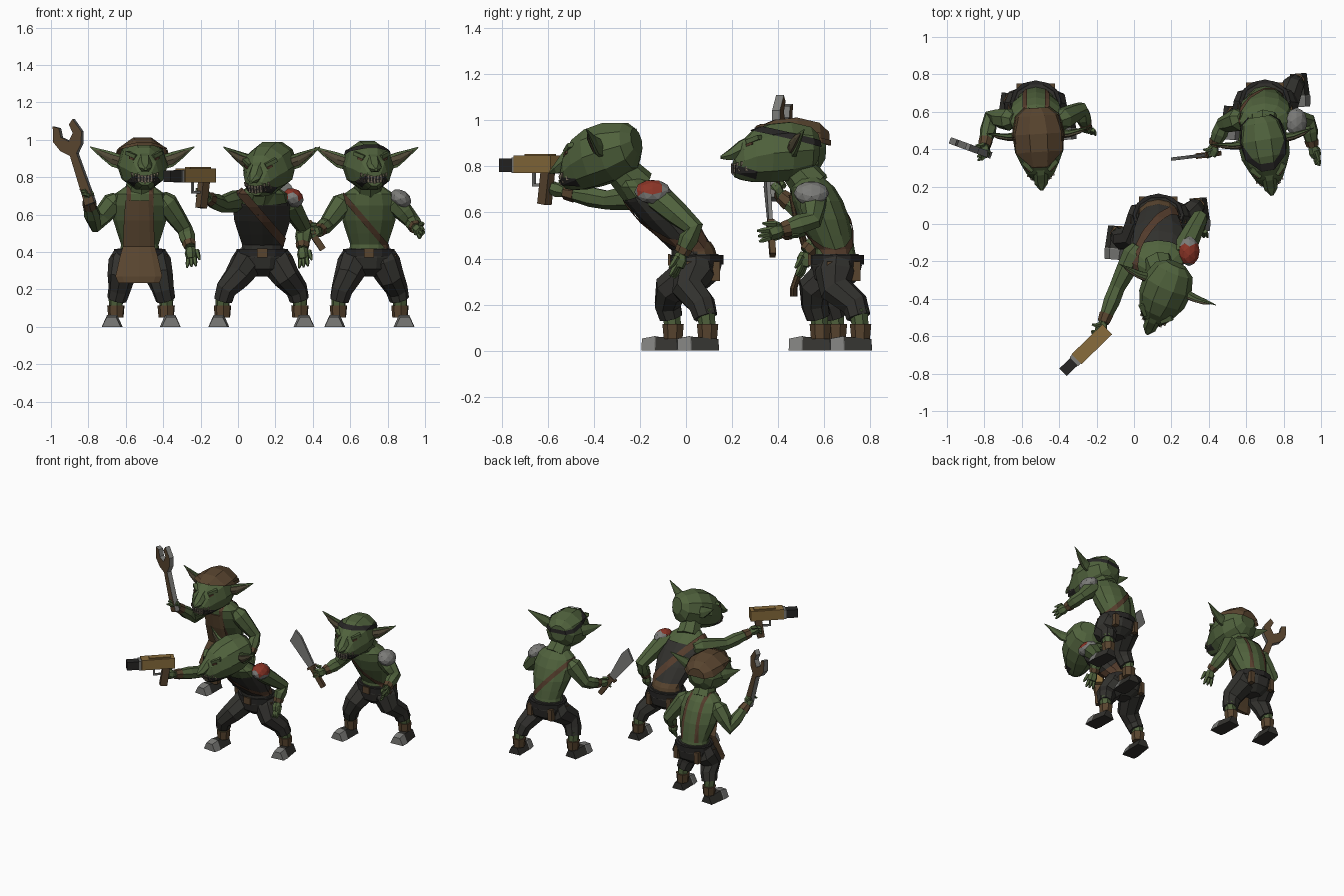
import bpy, bmesh, math
from mathutils import Vector, Matrix
from mathutils.bvhtree import BVHTree

if "Cube" in bpy.data.objects:
    bpy.data.objects.remove(bpy.data.objects["Cube"])


def material(name, *rgb):
    m = bpy.data.materials.new(name)
    m.use_nodes = True
    m.diffuse_color = (*rgb, 1)
    m.node_tree.nodes["Principled BSDF"].inputs["Base Color"].default_value = (*rgb, 1)
    return m


SKIN = material("green skin", 0.080, 0.122, 0.046)
CLOTH = material("charcoal cloth", 0.032, 0.031, 0.027)
LEATHER = material("brown leather", 0.098, 0.058, 0.028)
STRAP = material("strap brown", 0.088, 0.045, 0.025)
METAL = material("grey metal", 0.20, 0.20, 0.19)
GOLD = material("dull gold", 0.25, 0.15, 0.045)
RED = material("red paint", 0.26, 0.035, 0.02)
BONE = material("tooth grey", 0.17, 0.14, 0.10)
BLACK = material("black", 0.02, 0.019, 0.018)
FLESH = material("inner ear brown", 0.085, 0.07, 0.04)
I = Matrix()


def finish(name, bm, mat, m=I):
    bmesh.ops.recalc_face_normals(bm, faces=bm.faces)
    me = bpy.data.meshes.new(name)
    bm.to_mesh(me)
    bm.free()
    me.materials.append(mat)
    ob = bpy.data.objects.new(name, me)
    ob.matrix_world = m
    bpy.context.collection.objects.link(ob)
    return ob


def paint(ob, mat, rule):
    ob.data.materials.append(mat)
    for p in ob.data.polygons:
        p.material_index = int(rule(p))


def loft(name, rings, mat, n=8, m=I, floor=-9):
    bm, loops = bmesh.new(), []
    for c, u, v in rings:
        loop = []
        for k in range(n):
            a = math.tau * k / n
            p = Vector(c) + Vector(u) * math.cos(a) + Vector(v) * math.sin(a)
            p.z = max(p.z, floor)
            loop.append(bm.verts.new(p))
        loops.append(loop)
    for a, b in zip(loops, loops[1:]):
        for k in range(n):
            bm.faces.new((a[k], a[(k + 1) % n], b[(k + 1) % n], b[k]))
    bm.faces.new(loops[0])
    bm.faces.new(loops[-1])
    return finish(name, bm, mat, m)


def tube(name, pts, radii, mat, n=7, m=I):
    pts = [Vector(p) for p in pts]
    u, rings = (pts[1] - pts[0]).orthogonal(), []
    for k, p in enumerate(pts):
        t = (pts[min(k + 1, len(pts) - 1)] - pts[max(k - 1, 0)]).normalized()
        u = (u - t * u.dot(t)).normalized()
        rings.append((p, u * radii[k], t.cross(u) * radii[k]))
    return loft(name, rings, mat, n, m)


def box(name, c, size, mat, m=I, rot=I):
    bm = bmesh.new()
    bmesh.ops.create_cube(bm, size=1, matrix=Matrix.Translation(c) @ rot @ Matrix.Diagonal((*size, 1)))
    return finish(name, bm, mat, m)


def ball(name, c, size, tilt, mat):
    bm = bmesh.new()
    bmesh.ops.create_icosphere(bm, subdivisions=2, radius=1, matrix=Matrix.Translation(c)
                               @ Matrix.Rotation(tilt, 4, "Y") @ Matrix.Diagonal((*size, 1)))
    return finish(name, bm, mat)


def plate(name, outline, thick, mat, m):
    bm = bmesh.new()
    f = bm.faces.new([bm.verts.new((x, -thick / 2, z)) for x, z in outline])
    ext = bmesh.ops.extrude_face_region(bm, geom=[f])["geom"]
    bmesh.ops.translate(bm, vec=(0, thick, 0), verts=[v for v in ext if isinstance(v, bmesh.types.BMVert)])
    return finish(name, bm, mat, m)


def shell(name, src, offset, planes, mat):
    """Inflated copy of a part, keeping what lies in front of every plane."""
    bm = bmesh.new()
    bm.from_mesh(src.data)
    bm.normal_update()
    for v, nrm in [(v, v.normal.copy()) for v in bm.verts]:
        v.co += nrm * offset
    for co, no in planes:
        bmesh.ops.bisect_plane(bm, geom=bm.verts[:] + bm.edges[:] + bm.faces[:],
                               plane_co=co, plane_no=no, clear_inner=True)
    return finish(name, bm, mat, src.matrix_world.copy())


def band(co, no, width):
    no = Vector(no).normalized()
    return [(Vector(co) - no * width / 2, no), (Vector(co) + no * width / 2, -no)]


def build_head(who, pos, yaw, pitch):
    m = Matrix.Translation(pos) @ Matrix.Rotation(yaw, 4, "Z") @ Matrix.Rotation(pitch, 4, "X")
    # skull with protruding jaw: y, bottom, top, half width
    skull = [(.155, -.035, .08, .06), (.12, -.095, .115, .108), (.03, -.13, .137, .137), (-.06, -.137, .128, .13),
             (-.13, -.135, .098, .10), (-.18, -.125, .05, .074), (-.212, -.11, -.02, .046)]
    head = loft(who + "_head", [((0, y, (a + b) / 2), (w, 0, 0), (0, 0, (b - a) / 2)) for y, a, b, w in skull], SKIN, 10, m)
    loft(who + "_nose", [((0, -.11, .035), (.05, 0, 0), (0, 0, .06)), ((0, -.19, .01), (.038, 0, 0), (0, 0, .044)),
                         ((0, -.235, -.012), (.036, 0, 0), (0, 0, .026)), ((0, -.272, -.022), (.008, 0, 0), (0, 0, .008))], SKIN, 6, m)
    tree = BVHTree.FromPolygons([v.co for v in head.data.vertices], [p.vertices for p in head.data.polygons])
    shell(who + "_mouth", head, .004, band((0, -.2, -.078), (0, .3, 1), .034) + [((0, -.125, 0), (0, -1, 0))], BLACK)
    for k in range(-4, 5):
        x = k * .017
        for row, sign in ((-.097, 1), (-.058, -1)):
            hit = tree.ray_cast(Vector((x, -1, row + abs(x) * .25)), Vector((0, 1, 0)))[0]
            if hit:
                tube(who + "_tooth", [hit + Vector((0, -.004, 0)), hit + Vector((0, -.008, sign * .024))], [.008, .002], BONE, 4, m)
    for s in (-1, 1):
        spin = Matrix.Rotation(s * .75, 4, "Z") @ Matrix.Rotation(-s * .3, 4, "Y")
        for part, z, size, mat in (("eye", .035, (.034, .012, .011), STRAP), ("brow", .055, (.07, .028, .02), SKIN)):
            hit = tree.ray_cast(Vector((s * .066, -1, z)), Vector((0, 1, 0)))[0]
            box(who + "_" + part, hit, size, mat, m, spin)
        # long pointed ears with a hollow
        for part, dy, k, mat in (("ear", 0, 1, SKIN), ("inner_ear", -.012, .65, FLESH)):
            loft(who + "_" + part, [((s * .11, .03 + dy, .015), (0, .02, 0), (0, 0, .045 * k)),
                                    ((s * .165, .03 + dy, .032), (0, .014, 0), (0, 0, .046 * k)),
                                    ((s * .22, .04 + dy, .062), (0, .009, 0), (0, 0, .027 * k)),
                                    ((s * (.28 if k == 1 else .25), .05 + dy, .098 if k == 1 else .08), (0, .002, 0), (0, 0, .003))], mat, 6, m)
    return head


def build_hand(who, wrist, d, grip):
    wrist, d = Vector(wrist), Vector(d).normalized()
    side = d.cross(Vector((1, 0, .2) if grip else (.4, 1, 0))).normalized()
    tube(who + "_palm", [wrist, wrist + d * .03, wrist + d * .06], [.024, .034, .028], SKIN, 6)
    for k in (-1, 0, 1, 2):
        o = wrist + side * k * .018 + d * (.02 if k == 2 else .05)
        bend = d.cross(side) * (.04 if grip else .012)
        tip = o + d * (.02 if grip else .058) + side * k * .008 + bend
        tube(who + "_finger", [o, (o + tip) / 2 + d * .008, tip], [.013, .012, .005], SKIN, 5)


def build_arm(who, shoulder, elbow, wrist, d, grip=False):
    s, e, w = Vector(shoulder), Vector(elbow), Vector(wrist)
    tube(who + "_arm", [s + (s - e) * .25, s, s.lerp(e, .55), e, e.lerp(w, .4), w], [.035, .062, .053, .043, .045, .028], SKIN)
    tube(who + "_wristband", [e.lerp(w, .75), e.lerp(w, .98)], [.039, .033], LEATHER)
    build_hand(who, w, d, grip)


def build_leg(who, s, x, y, foot):
    fx, fy = foot
    knee = ((x + s * .07) * .6 + fx * .4, .45 * y + .55 * fy - .035, .265)
    ax, ay = fx - s * .018, fy + .045
    tube(who + "_trouser_leg", [(x + s * .065, y, .40), (x + s * .08, y - .005, .34), knee, (ax - s * .018, ay - .025, .20), (ax - s * .004, ay - .01, .145)],
         [.07, .09, .074, .06, .053], CLOTH, 8)
    tube(who + "_shin", [(ax, ay - .01, .18), (ax, ay, .09)], [.042, .036], SKIN)
    tube(who + "_boot_cuff", [(ax, ay, .115), (ax, ay, .05)], [.048, .042], LEATHER)
    m = Matrix.Translation((fx, fy, 0)) @ Matrix.Rotation(s * .08, 4, "Z")
    shoe = loft(who + "_shoe", [((0, y, 0), (w, 0, 0), (0, 0, h)) for y, w, h in
                                ((.09, .045, .058), (-.03, .053, .07), (-.035, .056, .072), (-.09, .05, .06))], CLOTH, 6, m, 0)
    paint(shoe, METAL, lambda p: p.center.y < -.031 and p.center.z > .001)


def build_goblin(who, x, y, lean, feet, head_pos, yaw, pitch=0):
    # torso: height, half width, half depth
    body = [(.36, .115, .095), (.44, .10, .085), (.50, .12, .098), (.57, .142, .11), (.65, .15, .11), (.71, .135, .095), (.755, .07, .06)]
    torso = loft(who + "_torso", [((x, y - lean * max(0, z - .42), z), (a, 0, 0), (0, b, 0)) for z, a, b in body], SKIN, 12)
    top = Vector((x, y - lean * .3, .71))
    tube(who + "_neck", [top, top.lerp(Vector(head_pos), .75)], [.085, .068], SKIN, 8)
    loft(who + "_trouser_seat", [((x, y, z), (a, 0, 0), (0, b, 0)) for z, a, b in
                                 ((.27, .05, .05), (.31, .125, .10), (.37, .14, .115), (.42, .118, .10))], CLOTH, 10)
    loft(who + "_belt", [((x, y, z), (.138, 0, 0), (0, .118, 0)) for z in (.375, .415)], BLACK, 12)
    box(who + "_buckle", (x, y - .118, .395), (.055, .012, .05), LEATHER)
    for s, foot in zip((-1, 1), feet):
        build_leg(who, s, x, y, foot)
        for dx, dy in ((.13, -.02), (.085, .08)):
            box(who + "_pouch", (x + s * dx, y + dy, .345), (.035, .045, .085), LEATHER)
    return torso, build_head(who, head_pos, yaw, pitch)


# Mechanic: cap, apron and wrench
torso, head = build_goblin("mechanic", -.525, .65, .36, ((-.67, .61), (-.365, .54)), (-.51, .45, .865), .06)
build_arm("mechanic_right", (-.665, .56, .665), (-.765, .57, .545), (-.80, .41, .675), (0, -.5, .6), True)
build_arm("mechanic_left", (-.385, .56, .665), (-.285, .61, .52), (-.255, .52, .425), (.1, -.2, -1))
shell("mechanic_cap", head, .018, [((0, 0, .075), (0, .24, 1))], LEATHER)
shell("mechanic_cap_brim", head, .024, band((0, 0, .08), (0, .24, 1), .022), LEATHER)
for s in (-1, 1):
    shell("mechanic_apron_strap", torso, .006, band((-.525 + s * .06, 0, 0), (1, 0, 0), .024) + [((0, 0, .44), (0, 0, 1))], STRAP)
loft("mechanic_apron", [((-.53, y, z), (w, 0, 0), (0, .016, 0)) for z, y, w in
                        ((.675, .462, .072), (.57, .482, .08), (.43, .525, .085), (.38, .505, .10), (.27, .468, .125), (.235, .468, .11))], LEATHER, 8)
m = Matrix.Translation((-.80, .38, .695)) @ Matrix.Rotation(-.35, 4, "Z") @ Matrix.Rotation(-.34, 4, "Y")
half = [(.028, -.04), (.02, .24), (.062, .28), (.085, .34), (.06, .42), (.03, .40), (.036, .35)]
wrench = plate("wrench", half + [(0, .315)] + [(-a, b) for a, b in reversed(half)], .036, LEATHER, m)
paint(wrench, METAL, lambda p: abs(p.normal.y) < .5)

# Gunner: vest, bandolier, red shoulder pad and pistol
torso, head = build_goblin("gunner", .13, .045, .85, ((-.10, -.10), (.35, .05)), (.17, -.35, .855), -.4, .22)
build_arm("gunner_right", (.0, -.16, .675), (-.09, -.34, .655), (-.165, -.53, .69), (-.3, -.8, .25), True)
build_arm("gunner_left", (.275, -.12, .665), (.352, .035, .53), (.345, -.02, .42), (.1, -.3, -1))
shell("gunner_vest", torso, .008, [((0, 0, .41), (0, 0, 1)), ((.13, -.12, .695), (0, .3, -1))], CLOTH)
shell("gunner_bandolier", torso, .015, band((.13, 0, .585), (.75, 0, .65), .045) + [((0, 0, .43), (0, 0, 1))], STRAP)
shell("gunner_waist_wrap", torso, .013, [((0, 0, .41), (0, 0, 1)), ((0, 0, .475), (0, 0, -1)), ((0, .05, 0), (0, 1, 0))], LEATHER)
for k in range(4):
    x, z = .105 + k * .026, .60 - k * .03
    tube("gunner_cartridge", [(x, -.225 + k * .032, z), (x + .02, -.235 + k * .032, z + .04)], [.009, .009], LEATHER, 6)
pad = ball("gunner_shoulder_pad", (.294, -.145, .69), (.06, .08, .05), .6, METAL)
paint(pad, RED, lambda p: p.center.z > .68 and abs(p.center.y + .155) < .05)
m = Matrix.Translation((-.15, -.57, .80)) @ Matrix.Rotation(-.8, 4, "Z")
box("pistol_body", (0, -.105, .01), (.075, .23, .075), GOLD, m)
box("pistol_top_rail", (0, -.09, .048), (.045, .15, .014), GOLD, m)
box("pistol_collar", (0, -.228, .006), (.066, .02, .068), METAL, m)
box("pistol_barrel", (0, -.265, .005), (.056, .11, .06), BLACK, m)
box("pistol_grip", (0, -.055, -.095), (.04, .05, .14), LEATHER, m, Matrix.Rotation(-.15, 4, "X"))
box("pistol_guard_front", (0, -.13, -.05), (.014, .012, .06), METAL, m)
box("pistol_guard_bottom", (0, -.105, -.08), (.014, .06, .012), METAL, m)

# Raider: headband, shoulder plate and machete
torso, head = build_goblin("raider", .70, .655, .36, ((.52, .54), (.885, .715)), (.695, .42, .862), .16)
build_arm("raider_right", (.56, .56, .665), (.475, .53, .55), (.43, .42, .51), (-.35, -1, 0), True)
build_arm("raider_left", (.84, .555, .665), (.93, .55, .565), (.955, .415, .525), (.35, -.9, -.3))
shell("raider_headband", head, .006, band((0, 0, .075), (0, .24, 1), .028), BLACK)
shell("raider_strap", torso, .007, band((.70, 0, .54), (.75, 0, .65), .03) + [((0, 0, .42), (0, 0, 1))], STRAP)
ball("raider_shoulder_plate", (.868, .545, .684), (.063, .077, .048), .6, METAL)
m = Matrix.Translation((.392, .37, .505)) @ Matrix.Rotation(.12, 4, "Z") @ Matrix.Rotation(-.6, 4, "Y")
plate("machete_blade", [(-.022, .05), (.025, .05), (.052, .27), (.04, .33), (-.045, .28)], .018, METAL, m)
box("machete_guard", (0, 0, .05), (.07, .03, .016), LEATHER, m)
box("machete_handle", (0, 0, -.03), (.034, .026, .16), LEATHER, m)
